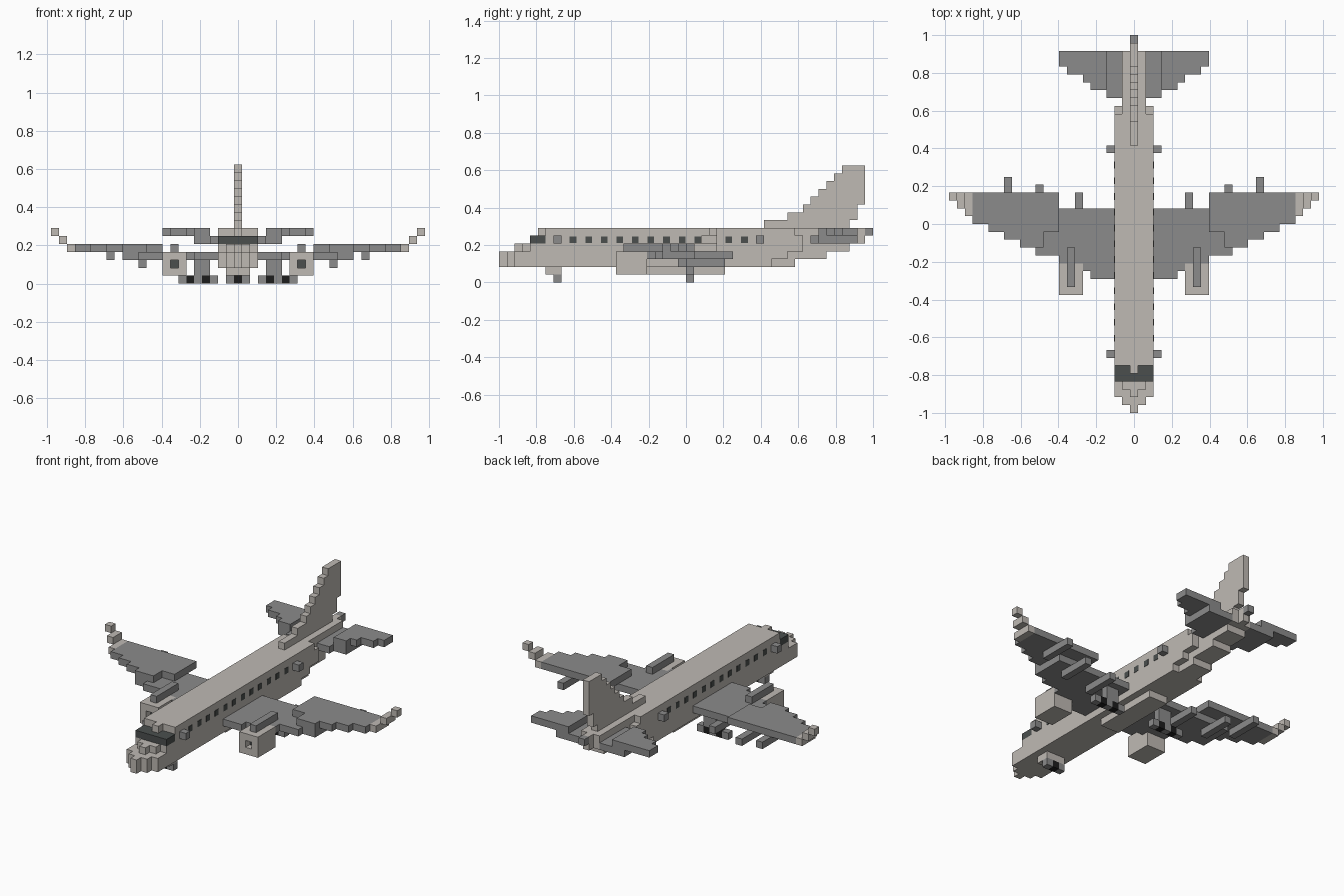
import bpy
import bmesh

cube = bpy.data.objects.get("Cube")
if cube:
    bpy.data.objects.remove(cube)

U = 1 / 24          # edge of one block
taken = set()       # cells already filled by a part


def material(name, color):
    m = bpy.data.materials.new(name)
    m.use_nodes = True
    m.diffuse_color = (*color, 1)
    m.node_tree.nodes["Principled BSDF"].inputs["Base Color"].default_value = (*color, 1)
    return m


LIGHT = material("warm light grey", (0.52, 0.49, 0.455))
GREY = material("mid grey", (0.26, 0.26, 0.26))
DARK = material("dark glass", (0.07, 0.078, 0.076))
BLACK = material("tyre black", (0.012, 0.012, 0.012))

SIDES = {
    (1, 0, 0): [(1, 0, 0), (1, 1, 0), (1, 1, 1), (1, 0, 1)],
    (-1, 0, 0): [(0, 0, 0), (0, 0, 1), (0, 1, 1), (0, 1, 0)],
    (0, 1, 0): [(0, 1, 0), (0, 1, 1), (1, 1, 1), (1, 1, 0)],
    (0, -1, 0): [(0, 0, 0), (1, 0, 0), (1, 0, 1), (0, 0, 1)],
    (0, 0, 1): [(0, 0, 1), (1, 0, 1), (1, 1, 1), (0, 1, 1)],
    (0, 0, -1): [(0, 0, 0), (0, 1, 0), (1, 1, 0), (1, 0, 0)],
}


def box(x0, x1, y0, y1, z0, z1):
    """Cells from x0 to x1 inclusive; y and z ranges stop before the end."""
    return {(x, y, z) for x in range(x0, x1 + 1)
            for y in range(y0, y1) for z in range(z0, z1)}


def slab(half, y0, y1, z):
    return box(-half, half, y0, y1, z, z + 1)


def mirrored(cells):
    return cells | {(-x, y, z) for x, y, z in cells}


def finish(name, bm, mat):
    mesh = bpy.data.meshes.new(name)
    bm.to_mesh(mesh)
    bm.free()
    mesh.materials.append(mat)
    bpy.context.collection.objects.link(bpy.data.objects.new(name, mesh))


def part(name, mat, cells):
    """Skin a set of block cells with its outer faces only."""
    cells = cells - taken
    taken.update(cells)
    bm = bmesh.new()
    verts = {}

    def vert(x, y, z):
        if (x, y, z) not in verts:
            verts[x, y, z] = bm.verts.new(((x - 0.5) * U, y * U, z * U))
        return verts[x, y, z]

    for x, y, z in sorted(cells):
        for (dx, dy, dz), quad in SIDES.items():
            if (x + dx, y + dy, z + dz) not in cells:
                bm.faces.new([vert(x + a, y + b, z + c) for a, b, c in quad])
    finish(name, bm, mat)


# Cockpit glass
part("cockpit_glass", DARK, slab(2, -20, -18, 5) - slab(0, -19, -18, 5))

# Fuselage: every layer tapers in steps at nose and tail
body = set()
for z, nose, tail in ((2, -24, 11), (3, -24, 13), (4, -22, 15), (5, -20, 15), (6, -19, 14)):
    end = {2: 14, 3: 18, 4: 21, 5: 22, 6: 22}[z]
    if z < 5:
        body |= slab(0, nose, end, z) | slab(1, nose + 1, end, z) | slab(2, nose + 2, tail, z)
    else:
        body |= slab(0, -19, end + 1, z) | slab(1, -18, end, z) | slab(2, -18, tail, z)
part("fuselage", LIGHT, body)
part("belly_fairing", LIGHT, slab(1, -5, 5, 1))
part("tail_cone_tip", GREY, slab(0, 23, 24, 6))

# Fin with stepped leading edge
fin = set()
for i, start in enumerate((10, 13, 15, 16, 17, 18, 19, 20)):
    fin |= slab(0, start, 21 if i == 0 else 22 if i < 3 else 23, 7 + i)
part("tail_fin", LIGHT, fin)

# Tailplane, rising one layer outward
part("tailplane", GREY, mirrored(
    box(2, 3, 16, 22, 5, 6) | box(4, 5, 17, 22, 5, 6) | box(4, 5, 17, 22, 6, 7)
    | box(6, 6, 18, 22, 6, 7) | box(7, 8, 19, 22, 6, 7) | box(9, 9, 20, 22, 6, 7)))

# Engines with an open intake, and pylons above
part("engine_cores", DARK, mirrored(box(8, 8, -8, -6, 2, 3)))
part("engines", LIGHT, mirrored(box(7, 9, -9, -5, 1, 4) - box(8, 8, -9, -6, 2, 3)))
part("engine_pylons", GREY, mirrored(box(8, 8, -8, -3, 4, 5)))


# Wings: swept leading edge, outer panel one layer higher
def leading_edge(x):
    steps = ((5, -7), (6, -6), (9, -5), (12, -4), (14, -3), (16, -2), (18, -1), (20, 0))
    return next(y for limit, y in steps if x <= limit)


wing = set()
for x in range(3, 21):
    lead = leading_edge(x)
    if x < 10:
        wing |= box(x, x, lead, 2, 3, 4)
    else:
        wing |= box(x, x, max(lead, -1 if x < 12 else -3), 4, 4, 5)
        if x < 15:
            wing |= box(x, x, lead, 2, 3, 4)
part("wings", GREY, mirrored(wing))
part("winglets", LIGHT, mirrored(
    box(21, 21, 1, 4, 4, 5) | box(22, 22, 2, 4, 5, 6) | box(23, 23, 3, 4, 6, 7)))
part("flap_fairings", GREY, mirrored(
    box(16, 16, 1, 6, 3, 4) | box(12, 12, 0, 5, 2, 3) | box(7, 7, -1, 4, 2, 3)))

# Door blocks on the fuselage sides
part("side_doors", GREY, mirrored(box(3, 3, -17, -16, 5, 6) | box(3, 3, 9, 10, 5, 6)))

# Landing gear
part("nose_gear_bay", LIGHT, slab(1, -18, -16, 1))
part("nose_tyre", BLACK, slab(0, -17, -16, 0))
part("nose_gear", GREY, slab(1, -17, -16, 0))
part("main_tyres", BLACK, mirrored(box(4, 4, 0, 1, 0, 1) | box(6, 6, 0, 1, 0, 1)))
part("main_gear", GREY, mirrored(box(3, 7, 0, 1, 0, 1) | box(4, 5, 0, 1, 1, 3)))

# Cabin windows as thin plates
bm = bmesh.new()
for side in (-1, 1):
    for i in range(12):
        made = bmesh.ops.create_cube(bm, size=1)["verts"]
        bmesh.ops.scale(bm, vec=(0.004, U * 0.85, U * 0.85), verts=made)
        bmesh.ops.translate(bm, vec=(side * 2.5 * U, (-14.5 + 2 * i) * U, 5.5 * U), verts=made)
finish("cabin_windows", bm, DARK)
